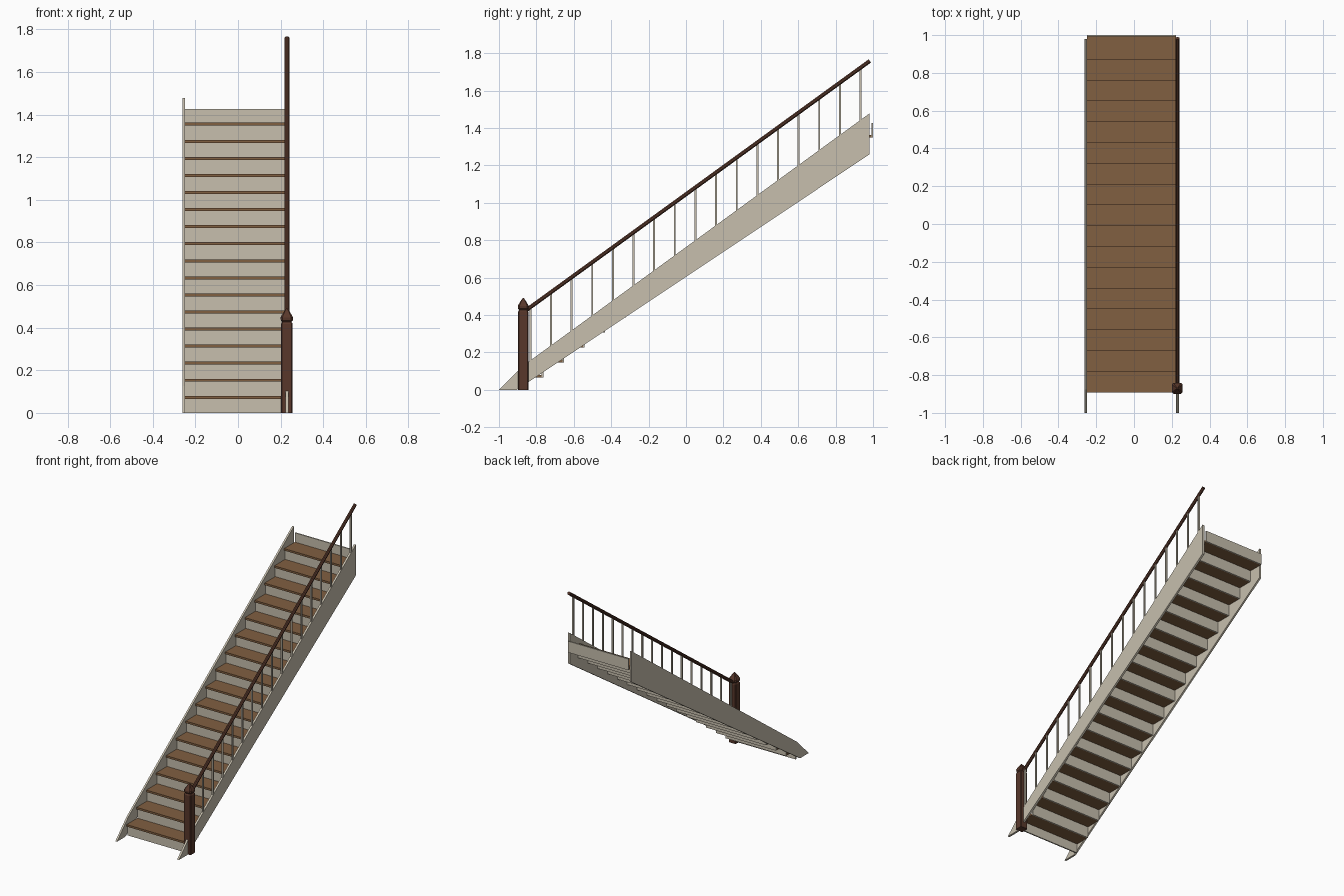
import bpy, bmesh, math
from mathutils import Vector

cube = bpy.data.objects.get("Cube")
if cube:
    bpy.data.objects.remove(cube, do_unlink=True)


def material(name, rgb):
    m = bpy.data.materials.new(name)
    m.use_nodes = True
    m.diffuse_color = (*rgb, 1)
    bsdf = next(n for n in m.node_tree.nodes if n.type == 'BSDF_PRINCIPLED')
    bsdf.inputs["Base Color"].default_value = (*rgb, 1)
    return m


CREAM = material("cream paint", (0.57, 0.52, 0.42))
OAK = material("oak brown", (0.22, 0.115, 0.053))
DARK = material("dark wood", (0.098, 0.039, 0.024))


def finish(name, bm, mat):
    bmesh.ops.recalc_face_normals(bm, faces=bm.faces)
    me = bpy.data.meshes.new(name)
    bm.to_mesh(me)
    bm.free()
    me.materials.append(mat)
    ob = bpy.data.objects.new(name, me)
    bpy.context.collection.objects.link(ob)
    return ob


def loft(name, rings, mat):
    """Skin a list of equal-length rings and close both ends."""
    bm = bmesh.new()
    loops = [[bm.verts.new(p) for p in ring] for ring in rings]
    n = len(loops[0])
    for a, b in zip(loops, loops[1:]):
        for i in range(n):
            j = (i + 1) % n
            bm.faces.new((a[i], a[j], b[j], b[i]))
    bm.faces.new(loops[0][::-1])
    bm.faces.new(loops[-1])
    return finish(name, bm, mat)


def box(name, x, y, z, mat):
    rings = [[(x[0], y[0], h), (x[1], y[0], h), (x[1], y[1], h), (x[0], y[1], h)] for h in z]
    return loft(name, rings, mat)


STEPS = 17
RUN, RISE = 0.1102, 0.0801
X0, X1 = -0.248, 0.223      # clear width between stringers
RAIL_X = 0.23


def stringer_top(y):
    return 0.763 + 0.7285 * y


def rail_z(y):
    return 0.434 + (y + 0.843) * 0.7253


# Stringers
side = [(-1, 0), (-0.905, 0), (0.98, 1.258), (0.98, stringer_top(0.98)), (-0.875, stringer_top(-0.875))]
for name, xa, xb in (("left_side_stringer", X1, 0.237), ("right_side_stringer", -0.261, X0)):
    loft(name, [[(x, y, z) for y, z in side] for x in (xa, xb)], CREAM)

# Treads and risers
for i in range(STEPS + 1):
    y = -0.882 + RUN * i
    z = RISE * i
    bottom = z - 0.014 if i else 0
    top = z + RISE - 0.014 if i < STEPS else 1.427
    box(f"riser_{i + 1}", (X0, X1), (y, y + 0.009), (bottom, top), CREAM)
    if i < STEPS:
        box(f"tread_{i + 1}", (X0, X1), (y - 0.01, y + RUN), (top, top + 0.014), OAK)

# Balusters, one per step
for i in range(STEPS):
    y = -0.832 + 0.1103 * i
    r = 0.005
    rings = []
    for height in (lambda v: stringer_top(v) - 0.01, rail_z):
        rings.append([(RAIL_X + a * r, y + b * r, height(y + b * r))
                      for a, b in ((-1, -1), (1, -1), (1, 1), (-1, 1))])
    loft(f"baluster_{i + 1}", rings, CREAM)

# Handrail: octagonal bar running up the slope
start = Vector((RAIL_X, -0.85, rail_z(-0.85)))
end = Vector((RAIL_X, 0.983, rail_z(0.983)))
across = Vector((1, 0, 0))
up = across.cross(end - start).normalized()
angles = [math.radians(22.5 + 45 * k) for k in range(8)]
loft("handrail", [[p + 0.0115 * (math.cos(a) * across + math.sin(a) * up) for a in angles]
                  for p in (start, end)], DARK)


# Newel post with chamfered corners and a pointed cap
def chamfered(h, z, c=0.2):
    k = h * (1 - c)
    pts = [(h, -k), (h, k), (k, h), (-k, h), (-h, k), (-h, -k), (-k, -h), (k, -h)]
    return [(RAIL_X - 0.001 + a, -0.87 + b, z) for a, b in pts]


loft("newel_post", [chamfered(0.0275, 0), chamfered(0.0275, 0.418), chamfered(0.022, 0.427)], DARK)
cap = [(0.022, 0.427), (0.028, 0.434), (0.029, 0.448), (0.024, 0.458), (0.014, 0.475), (0.003, 0.49)]
loft("newel_cap", [chamfered(h, z, 0.3) for h, z in cap], DARK)
